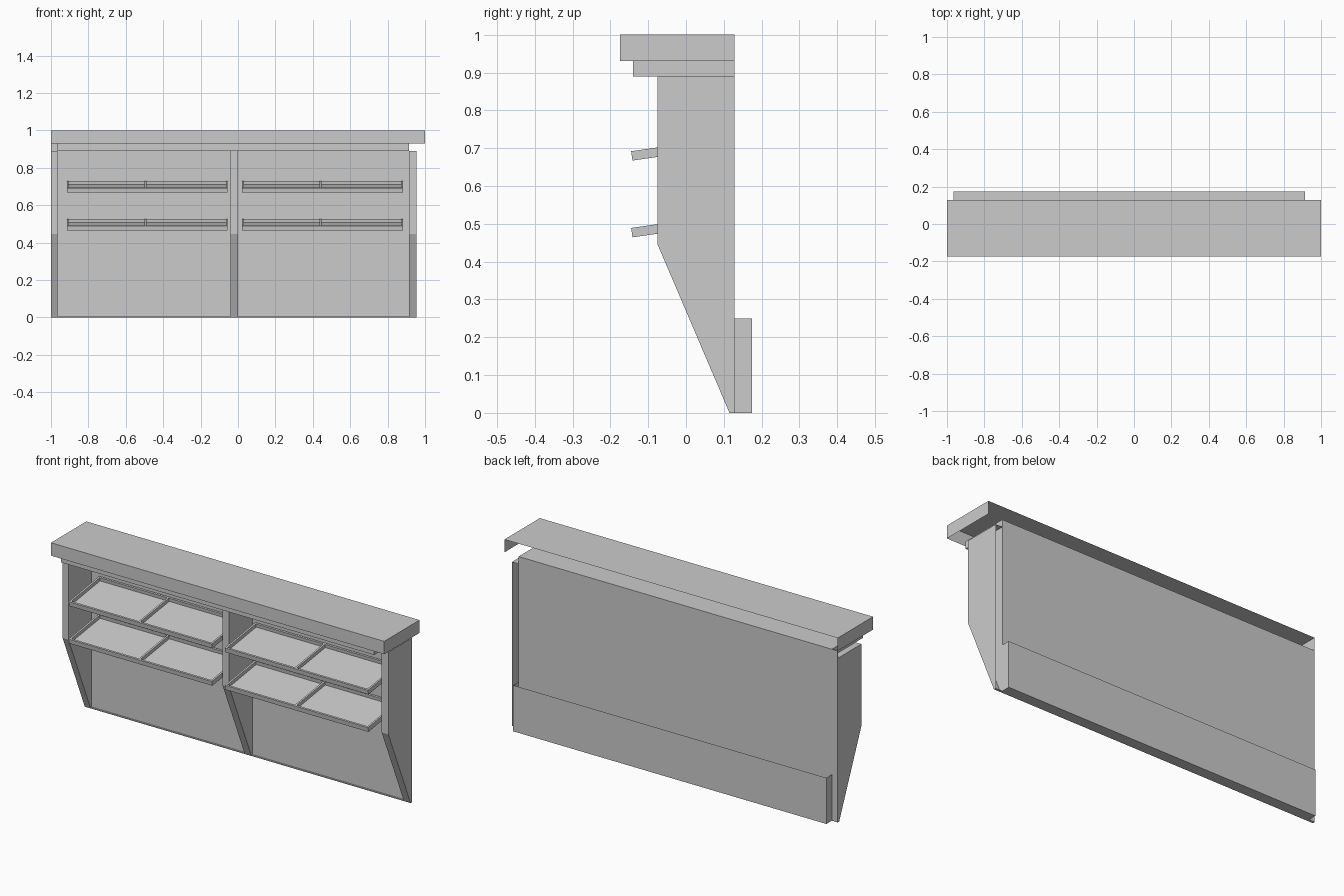
import bpy, bmesh, math

if "Cube" in bpy.data.objects:
    bpy.data.objects.remove(bpy.data.objects["Cube"])


def prism(bm, x0, x1, profile, omit=()):
    """Extrude a counter-clockwise (y, z) profile along x; omit lists open sides."""
    a = [bm.verts.new((x0, y, z)) for y, z in profile]
    b = [bm.verts.new((x1, y, z)) for y, z in profile]
    n = len(profile)
    bm.faces.new(a[::-1])
    bm.faces.new(b)
    for i in range(n):
        if i not in omit:
            j = (i + 1) % n
            bm.faces.new((a[i], a[j], b[j], b[i]))


def rect(y0, y1, z0, z1):
    return [(y0, z0), (y1, z0), (y1, z1), (y0, z1)]


def make(name, *prisms):
    bm = bmesh.new()
    for p in prisms:
        prism(bm, *p)
    mesh = bpy.data.meshes.new(name)
    bm.to_mesh(mesh)
    bm.free()
    obj = bpy.data.objects.new(name, mesh)
    bpy.context.collection.objects.link(obj)
    return obj


BACK = 0.128

# Countertop: hollow cap, open underneath and at the back
make("countertop", (-1, 1, rect(-0.175, BACK, 0.93, 1), (0, 1)))

# Stepped apron under the top
make("apron", (-0.965, 0.915, rect(-0.14, BACK, 0.89, 0.93)))

# Three tapered ribs, open at the back
rib = [(-0.075, 0.445), (0.115, 0), (BACK, 0), (BACK, 0.89), (-0.075, 0.89)]
for label, x0, x1 in (("left", -1, -0.965), ("middle", -0.04, 0), ("right", 0.915, 0.955)):
    make(label + "_rib", (x0, x1, rib, (2,)))

# Back panel with a narrow bottom ledge
make("back_panel", (-1, 0.915, rect(BACK - 0.004, BACK, 0, 0.93)))
make("bottom_ledge", (-0.965, 0.915, rect(0.115, BACK - 0.004, 0, 0.004)))

# Kick board box behind the panel, open at the top
make("kick_board", (-0.965, 0.915, rect(BACK, 0.175, 0, 0.25), (2, 3)))

# Tilted display trays with rims and a divider
TILT = math.atan2(0.038, 0.265)


def tilted(d0, d1, h0, h1, z):
    """Rectangle along the tray slope: d runs backwards, h is height from the rim."""
    c, s = math.cos(TILT), math.sin(TILT)
    return [(-0.145 + d * c - h * s, z + d * s + h * c)
            for d, h in ((d0, h0), (d1, h0), (d1, h1), (d0, h1))]


DEPTH, RIM, THICK = 0.265, 0.01, 0.025
for row, z in (("lower", 0.489), ("upper", 0.692)):
    for side, x0 in (("left", -0.915), ("right", 0.022)):
        x1, mid = x0 + 0.86, x0 + 0.42
        walls = tilted(RIM, DEPTH - RIM, -THICK, 0, z)
        make(f"{row}_{side}_tray",
             (x0, x1, tilted(0, RIM, -THICK, 0, z)),
             (x0, x1, tilted(DEPTH - RIM, DEPTH, -THICK, 0, z)),
             (x0, x0 + RIM, walls),
             (x1 - RIM, x1, walls),
             (mid - RIM / 2, mid + RIM / 2, walls),
             (x0 + RIM, x1 - RIM, tilted(RIM, DEPTH - RIM, -THICK, -THICK + 0.006, z)))
